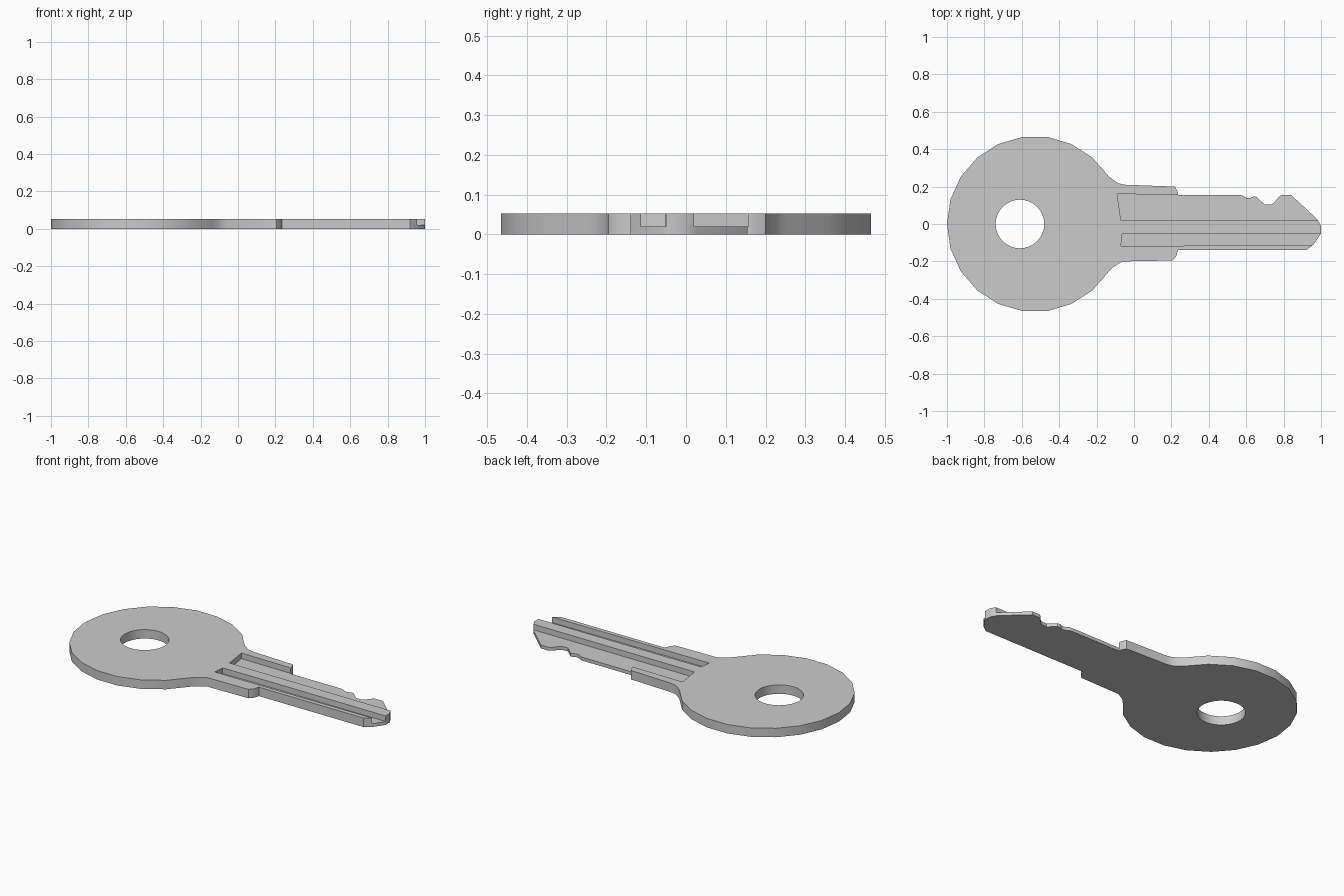
import bpy, bmesh
from math import sin, cos, pi, radians

if "Cube" in bpy.data.objects:
    bpy.data.objects.remove(bpy.data.objects["Cube"])

THICK, FLOOR = 0.053, 0.02   # key thickness, height of the groove floors


def prism(name, pts, z0, z1):
    """Extrude a closed xy outline from z0 to z1."""
    bm = bmesh.new()
    face = bm.faces.new([bm.verts.new((x, y, z0)) for x, y in pts])
    out = bmesh.ops.extrude_face_region(bm, geom=[face])
    top = [v for v in out["geom"] if isinstance(v, bmesh.types.BMVert)]
    bmesh.ops.translate(bm, verts=top, vec=(0, 0, z1 - z0))
    bmesh.ops.recalc_face_normals(bm, faces=bm.faces[:])
    me = bpy.data.meshes.new(name)
    bm.to_mesh(me)
    bm.free()
    ob = bpy.data.objects.new(name, me)
    bpy.context.collection.objects.link(ob)
    return ob


def circle(cx, r, n, ids):
    return [(cx + r * cos(2 * pi * i / n), r * sin(2 * pi * i / n)) for i in ids]


# Round 22-sided head, open on the right where the blade joins
head = circle(-0.53, 0.47, 22, range(2, 21))

# Shoulders, straight lower edge, tip and cut teeth, from bottom to top
blade = [(-0.11, -0.23), (-0.06, -0.2), (0.205, -0.195), (0.225, -0.175),
         (0.235, -0.14), (0.92, -0.14), (0.96, -0.11), (1, -0.05), (1, -0.01),
         (0.98, 0.025), (0.84, 0.155), (0.79, 0.155), (0.775, 0.145),
         (0.75, 0.115), (0.735, 0.105), (0.70, 0.103), (0.655, 0.145),
         (0.64, 0.147), (0.62, 0.138), (0.60, 0.14), (0.58, 0.153),
         (0.56, 0.155), (0.235, 0.155), (0.235, 0.17), (0.22, 0.2),
         (-0.05, 0.21), (-0.085, 0.218), (-0.11, 0.235)]
key = prism("key", head + blade, 0, THICK)

# Key ring hole and the two milled grooves
cutters = [
    prism("ring_hole", circle(-0.61, 0.13, 32, range(32)), -0.1, 0.2),
    prism("wide_groove", [(-0.09, 0.16), (-0.07, 0.02), (1.1, 0.02), (1.1, 0.157),
                          (0.24, 0.157)], FLOOR, 0.2),
    prism("narrow_groove", [(-0.063, -0.053), (-0.07, -0.118), (1.1, -0.112),
                            (1.1, -0.05), (0.1, -0.05)], FLOOR, 0.2),
]
bpy.context.view_layer.objects.active = key
key.select_set(True)
for cutter in cutters:
    cutter.hide_render = True
    mod = key.modifiers.new(cutter.name, "BOOLEAN")
    mod.operation, mod.solver, mod.object = "DIFFERENCE", "EXACT", cutter
    bpy.ops.object.modifier_apply(modifier=mod.name)
    bpy.data.objects.remove(cutter)

bpy.ops.object.shade_smooth_by_angle(angle=radians(30))
